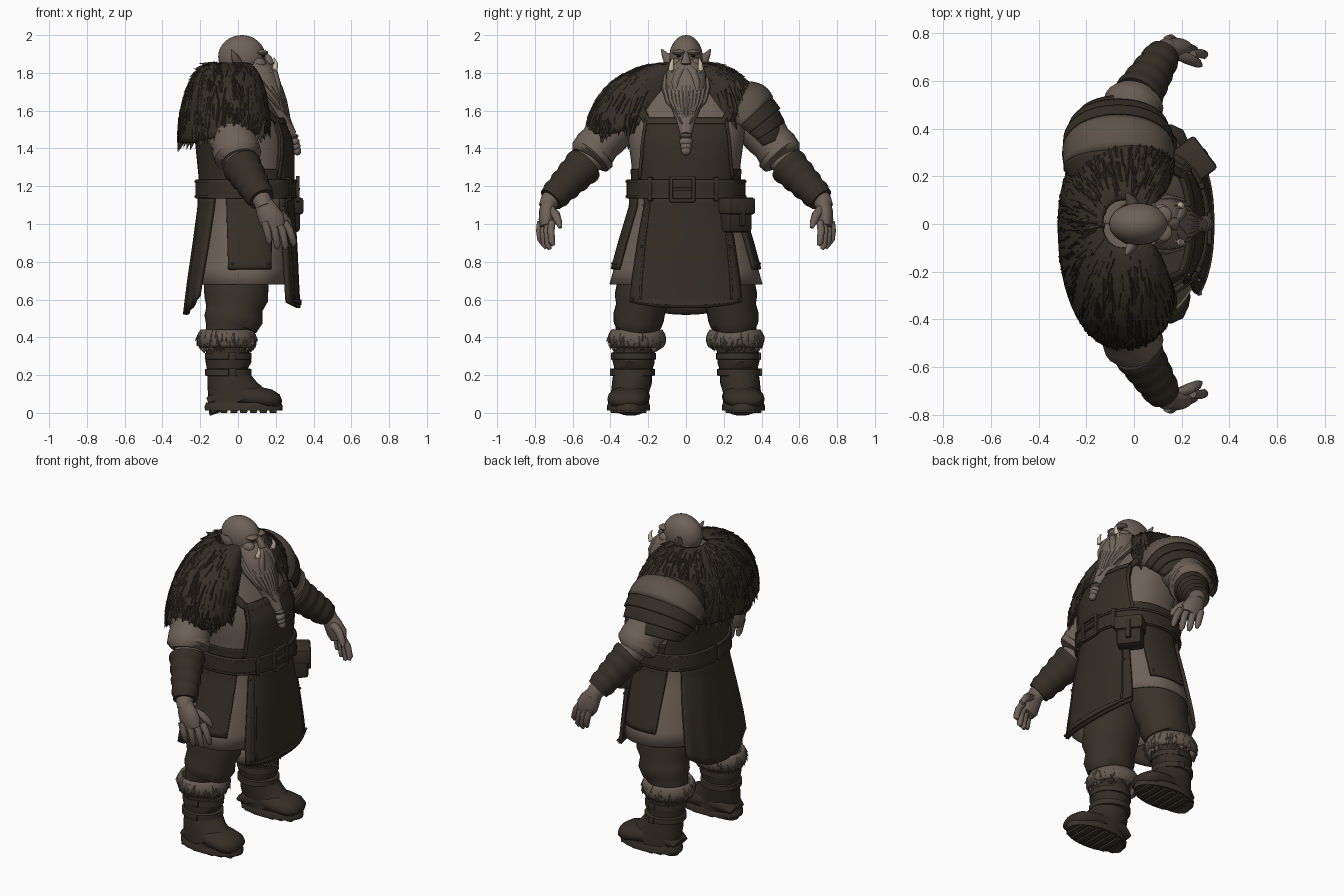
import bpy, bmesh, random
from math import sin, cos, pi, radians, copysign
from mathutils import Vector, Matrix

random.seed(4)
cube = bpy.data.objects.get("Cube")
if cube:
    bpy.data.objects.remove(cube, do_unlink=True)


def material(name, r, g, b):
    m = bpy.data.materials.new(name)
    m.use_nodes = True
    m.diffuse_color = (r, g, b, 1)
    m.node_tree.nodes["Principled BSDF"].inputs["Base Color"].default_value = (r, g, b, 1)
    return m


skin = material("skin", .16, .123, .1)
hair = material("beard grey", .165, .13, .105)
cloth = material("linen", .155, .122, .097)
leather = material("dark leather", .035, .027, .019)
trouser = material("trouser brown", .042, .032, .023)
pelt = material("dark pelt", .037, .029, .021)
wool = material("pale wool", .13, .102, .08)
metal = material("worn metal", .11, .088, .067)
bone = material("bone", .6, .5, .34)
black = material("eye dark", .02, .015, .012)


def finish(name, bm, mat, angle=40):
    bmesh.ops.recalc_face_normals(bm, faces=bm.faces)
    me = bpy.data.meshes.new(name)
    bm.to_mesh(me)
    bm.free()
    me.materials.append(mat)
    me.shade_smooth()
    me.set_sharp_from_angle(angle=radians(angle))
    ob = bpy.data.objects.new(name, me)
    bpy.context.collection.objects.link(ob)
    return ob


def sheet(name, f, nu, nv, mat, thick=0, wrap=False, cap=False):
    """Surface f(u, v) sampled on a grid, optionally closed around u."""
    bm = bmesh.new()
    cols = nu if wrap else nu + 1
    rows = [[bm.verts.new(f(i / nu, j / nv)) for i in range(cols)] for j in range(nv + 1)]
    for a, b in zip(rows, rows[1:]):
        for i in range(nu):
            k = (i + 1) % cols
            bm.faces.new((a[i], a[k], b[k], b[i]))
    if cap:
        bm.faces.new(rows[0])
        bm.faces.new(rows[-1])
    ob = finish(name, bm, mat)
    if thick:
        mod = ob.modifiers.new("thickness", "SOLIDIFY")
        mod.thickness, mod.offset = thick, 0
    return ob


def table(rows, t):
    """Linear lookup in rows whose first entry is the key."""
    for a, b in zip(rows, rows[1:]):
        if t <= b[0]:
            k = max(0, (t - a[0]) / (b[0] - a[0]))
            return [p + (q - p) * k for p, q in zip(a, b)]
    return list(rows[-1])


def tube(name, pts, mat, sides=20, side=1):
    """Loft of (x, y, z, radius, radius) rings along a path."""
    P = [Vector((p[0], p[1] * side, p[2])) for p in pts]

    def f(u, v):
        i = round(v * (len(P) - 1))
        t = (P[min(i + 1, len(P) - 1)] - P[max(i - 1, 0)]).normalized()
        ref = Vector((1, 0, 0)) if abs(t.x) < .8 else Vector((0, 0, 1))
        a = (ref - t * ref.dot(t)).normalized()
        w = u * 2 * pi
        return P[i] + a * cos(w) * pts[i][3] + t.cross(a) * sin(w) * pts[i][4]
    return sheet(name, f, sides, len(pts) - 1, mat, wrap=True, cap=True)


def ball(name, c, r, mat, seg=24):
    bm = bmesh.new()
    bmesh.ops.create_uvsphere(bm, u_segments=seg, v_segments=seg // 2, radius=1,
                              matrix=Matrix.Translation(c) @ Matrix.Diagonal((*r, 1)))
    return finish(name, bm, mat)


def box(name, c, size, mat, turn=0, bevel=.01):
    bm = bmesh.new()
    bmesh.ops.create_cube(bm, size=1, matrix=Matrix.Translation(c) @ Matrix.Rotation(turn, 4, "Z")
                          @ Matrix.Diagonal((*size, 1)))
    bmesh.ops.bevel(bm, geom=bm.edges[:], offset=bevel, segments=2, affect="EDGES", profile=.5)
    return finish(name, bm, mat)


def tufts(name, f, count, length, mat):
    """Locks of fur lying along the v direction of a surface."""
    bm = bmesh.new()
    for _ in range(count):
        u, v = random.random(), .98 * random.random() ** .7
        p = f(u, v)
        d = (f(u, v + .02) - p).normalized()
        e = (f(u + .01, v) - p).normalized()
        n = e.cross(d)
        n = -n if n.dot(p - Vector((-.05, p.y * .7, 1.2 if p.z > 1 else p.z))) < 0 else n
        ln = length * random.uniform(.7, 1.3)
        w = ln * .42
        tip = bm.verts.new(p + d * ln + n * ln * .2 + e * random.uniform(-w, w) * .6)
        base = [bm.verts.new(p + q) for q in (e * w - n * .01, n * w * .6 - d * w * .4, -e * w - n * .01)]
        for i in range(3):
            bm.faces.new((base[i], base[(i + 1) % 3], tip))
    return finish(name, bm, mat, 80)


# Body and coat surface: z, centre x, half depth, half width
BODY = [(.5, .025, .285, .43), (.68, .03, .27, .395), (.9, .04, .25, .335), (1.1, .045, .23, .275),
        (1.25, .045, .23, .275), (1.35, .04, .235, .285), (1.45, .03, .235, .3),
        (1.55, .0, .22, .31), (1.65, -.03, .19, .28), (1.75, -.03, .13, .19), (1.83, 0, .08, .09)]


def body(a, z, off=0):
    _, cx, rx, ry = table(BODY, z)
    c, s = cos(a), sin(a)
    return Vector((cx + (rx + off) * copysign(abs(c) ** .85, c), (ry + off) * copysign(abs(s) ** .85, s), z))


def panel(name, low, high, z0, z1, off, mat, thick=.02, nu=16, sag=0, wave=0):
    """Part of the coat between two (top, bottom) angle pairs in degrees."""
    def f(u, v):
        l, h = low[0] + (low[1] - low[0]) * v, high[0] + (high[1] - high[0]) * v
        z = z0 + (z1 - z0) * v + sag * v * abs(2 * u - 1) ** 2
        return body(radians(l + (h - l) * u), z, off + wave * v * sin(u * 9 * pi))
    return sheet(name, f, nu, 14, mat, thick)


panel("shirt", (-180, -180), (180, 180), 1.83, .68, 0, cloth, .012, 64, wave=.006)
panel("apron_skirt", (-46, -40), (46, 40), 1.15, .555, .014, leather, sag=.03)
panel("apron_bib", (-56, -37), (56, 37), 1.2, 1.56, .015, leather)
panel("apron_waist", (-180, -180), (180, 180), 1.2, 1.29, .01, leather, .012, 64)
panel("apron_hem", (-40, -40), (40, 40), .6, .57, .027, trouser, .008, sag=.03)
panel("back_vest", (105, 125), (255, 235), 1.2, 1.6, .014, leather)
panel("back_skirt", (130, 140), (230, 220), 1.15, .52, .018, leather, sag=.1, wave=.006)
for s, label in ((1, "left"), (-1, "right")):
    panel(label + "_skirt_panel", (s * 62, s * 64), (s * 112, s * 104), 1.14, .76, .016, leather)
    panel(label + "_apron_seam", (s * 36, s * 29), (s * 38, s * 30.5), 1.13, .6, .026, trouser, .008, 2)
    panel(label + "_bib_edge", (s * 50, s * 34), (s * 54, s * 37), 1.24, 1.55, .027, trouser, .008, 2)
    panel(label + "_shoulder_strap", (s * 28, s * 60), (s * 38, s * 80), 1.53, 1.73, .018, leather, .015, 4)
    for a, z in ((38, .6), (36, .88), (44, 1.1), (36, 1.5), (68, .79), (100, .79)):
        ball(label + "_rivet", body(radians(a * s), z, .029), (.008, .008, .008), metal, 8)
panel("bib_top_edge", (-37, -37), (37, 37), 1.53, 1.56, .027, trouser, .008)

# Belt, buckle and pouch
panel("belt", (-180, -180), (180, 180), 1.235, 1.135, .027, leather, .025, 64)
for z in (1.225, 1.145):
    panel("belt_edge", (-180, -180), (180, 180), z + .006, z - .006, .04, trouser, .008, 64)
for z in (1.125, 1.245):
    box("buckle_bar", (.316, -.02, z), (.02, .13, .02), trouser, bevel=.005)
for y in (-.08, .04):
    box("buckle_side", (.316, y, 1.185), (.02, .02, .13), trouser, bevel=.005)
box("buckle_tongue", (.318, -.02, 1.185), (.02, .1, .015), trouser, bevel=.004)
for y in (-.15, .12):
    box("belt_loop", body(y * 4, 1.185, .03), (.035, .03, .13), leather, y * 3)
box("pouch", (.25, .265, 1.04), (.10, .15, .17), leather, .65, .02)
box("pouch_flap", (.255, .27, 1.095), (.115, .17, .09), trouser, .65, .015)
box("pouch_strap", (.295, .3, 1.05), (.02, .03, .12), leather, .65, .005)

# Fur mantle over back and shoulders, open at the throat
FURHEM = [(0, 1.66), (35, 1.54), (90, 1.56), (140, 1.47), (180, 1.43), (225, 1.43), (270, 1.47),
          (315, 1.48), (340, 1.55), (360, 1.66)]


def mantle(u, v):
    a, t = (u % 1) * 2 * pi, v * pi / 2
    low = table(FURHEM, (u % 1) * 360)[1]
    c, s = (copysign(abs(q) ** .92, q) for q in (cos(a), sin(a)))
    rx = .265 - .15 * max(0, cos(a)) ** 8
    ry = .39 if s > 0 else .515
    k = sin(t)
    return Vector((-.04 + c * (.09 + (rx - .09) * k), s * (.1 + (ry - .1) * k),
                   1.84 - (1.84 - low) * (1 - cos(t))))


sheet("fur_mantle", mantle, 64, 18, pelt, .03, wrap=True)
tufts("mantle_fur", mantle, 1200, .065, pelt)

# Layered shoulder plates: crest y, crest z, base y, base z, half length
PLATES = [(.2, 1.765, .2, 1.58, .2), (.31, 1.75, .23, 1.56, .22), (.45, 1.665, .29, 1.52, .222),
          (.485, 1.6, .335, 1.48, .212), (.51, 1.53, .375, 1.445, .195), (.525, 1.465, .405, 1.415, .17)]


def plate(i, name, mat, lift):
    def f(u, v):
        cy, cz, by, bz, rx = [p + (q - p) * v for p, q in zip(PLATES[i], PLATES[i + 1])]
        bulge = .02 * sin(v * pi) if i == 1 else 0
        w, g = u * pi, 1 + lift * v
        k = sin(w) ** .8 * g if 0 < u < 1 else 0
        return Vector((-.065 + rx * g * cos(w), by + (cy + bulge - by) * k, bz + (cz + bulge - bz) * k))
    sheet(name, f, 24, 6, mat, .016)


plate(0, "shoulder_plate_top", leather, .02)
plate(1, "shoulder_plate_metal", metal, .03)
for i in (2, 3, 4):
    plate(i, "shoulder_plate_%d" % i, leather, .06)

for s, side in ((1, "left_"), (-1, "right_")):
    # Arms, sleeves, bracers
    tube(side + "sleeve", [(-.06, .27, 1.6, .13, .12), (-.05, .37, 1.53, .135, .125), (-.03, .43, 1.46, .13, .12),
                           (-.02, .455, 1.43, .12, .112), (-.01, .48, 1.4, .125, .118),
                           (0, .515, 1.36, .115, .11), (.005, .525, 1.345, .09, .09)], cloth, side=s)
    tube(side + "sleeve_roll", [(-.01, .46, 1.405, .1, .1), (-.01, .475, 1.39, .127, .122),
                                (0, .505, 1.36, .127, .12), (.005, .515, 1.345, .1, .1)], cloth, side=s)
    tube(side + "forearm", [(0, .5, 1.36, .085, .085), (.07, .62, 1.23, .06, .06),
                            (.13, .725, 1.12, .05, .05), (.14, .735, 1.09, .045, .045)], skin, side=s)
    wrap = []
    for i in range(17):
        t = i / 16
        r = .101 - .032 * t + (.006 if i % 4 in (1, 2) else 0)
        wrap.append((.015 + .11 * t, .535 + .18 * t, 1.315 - .185 * t, r, r))
    tube(side + "bracer", wrap, leather, 24, s)

    # Hands
    tube(side + "palm", [(.13, .725, 1.12, .045, .04), (.155, .735, 1.07, .06, .042),
                         (.18, .74, 1.02, .07, .04), (.195, .74, .98, .055, .03)], skin, side=s)
    for k in range(4):
        x, y, fan = .14 + .035 * k, .77 - .02 * k, .025 + .008 * k
        ln = (.085, .11, .115, .095)[k]
        tube(side + "finger_%d" % k, [(x, y, 1.01, .02, .02), (x + fan * .6, y + .005, .965, .02, .02),
                                      (x + fan, y, 1 - ln, .018, .018), (x + fan, y - .01, .98 - ln, .009, .009)],
             skin, 10, s)
    tube(side + "thumb", [(.17, .72, 1.08, .027, .027), (.23, .69, 1.05, .024, .024),
                          (.265, .675, 1.01, .02, .02), (.28, .665, .98, .009, .009)], skin, 10, s)

    # Trousers, cuffs and boots
    tube(side + "trouser_leg", [(.0, .17, .85, .18, .16), (-.01, .215, .68, .172, .15), (-.01, .235, .6, .168, .145),
                                (-.02, .24, .555, .15, .132), (-.02, .25, .51, .155, .135), (-.04, .255, .47, .145, .128),
                                (-.04, .255, .45, .13, .118), (-.05, .26, .4, .125, .115)], trouser, 28, s)

    def cuff(u, v, s=s):
        a, r = u * 2 * pi, .115 + .03 * sin(.4 + v * 2.2)
        return Vector((-.06 + r * 1.03 * cos(a), s * .26 + r * sin(a), .435 - .085 * v))
    sheet(side + "wool_cuff", cuff, 28, 6, wool, .02, wrap=True)
    tufts(side + "cuff_fur", cuff, 200, .035, wool)
    tube(side + "boot_shaft", [(-.05, .268, .4, .12, .11), (-.055, .275, .32, .115, .11), (-.05, .278, .27, .122, .112),
                               (-.055, .28, .23, .108, .1), (-.045, .285, .17, .12, .105), (-.03, .295, .12, .135, .1),
                               (0, .3, .05, .165, .105)], leather, 28, s)
    tube(side + "boot_foot", [(-.16, .285, .06, .02, .07), (-.1, .285, .085, .06, .095), (0, .295, .09, .07, .1),
                              (.1, .305, .08, .06, .11), (.17, .312, .07, .055, .105), (.21, .315, .06, .04, .08),
                              (.23, .316, .055, .012, .03)], leather, 20, s)
    for z, y in ((.3, .275), (.215, .281)):
        tube(side + "boot_strap", [(-.052, y, z + d, r, r - .008) for d, r in
                                   ((.02, .112), (.016, .124), (-.016, .124), (-.02, .112))], trouser, 28, s)
        box(side + "strap_buckle", (-.03, s * (y + .114), z), (.04, .015, .04), trouser, bevel=.004)
    tube(side + "boot_sole", [(.03, .304, .055, .198, .108), (.03, .304, .035, .207, .114),
                              (.03, .304, .012, .205, .113)], trouser, 32, s)
    for i in range(7):
        x = -.126 + i * .052
        w = .19 - .75 * max(0, abs(x - .03) - .07)
        box(side + "tread", (x, s * .304, .012), (.038, w, .024), trouser, bevel=.004)

    # Ears, tusks, eyes and moustache
    tube(side + "ear", [(.0, .07, 1.855, .026, .034), (-.012, .095, 1.872, .022, .03), (-.025, .115, 1.9, .014, .016),
                        (-.035, .13, 1.925, .003, .004)], skin, 12, s)
    tube(side + "tusk", [(.125, .05, 1.80, .016, .016), (.165, .068, 1.795, .019, .019), (.195, .078, 1.82, .016, .016),
                         (.202, .076, 1.85, .011, .011), (.19, .07, 1.882, .002, .002)], bone, 12, s)
    ball(side + "eye", (.13, s * .036, 1.89), (.012, .014, .008), black, 12)
    ball(side + "brow", (.125, s * .036, 1.908), (.035, .038, .015), skin, 16)
    ball(side + "cheek", (.11, s * .05, 1.85), (.04, .034, .03), skin, 16)
    tube(side + "moustache", [(.165, .005, 1.835, .018, .02), (.19, .035, 1.805, .02, .022),
                              (.205, .055, 1.75, .02, .022), (.22, .055, 1.67, .004, .004)], hair, 12, s)

# Head
ball("cranium", (.02, 0, 1.885), (.125, .088, .115), skin, 32)
ball("jaw", (.065, 0, 1.815), (.095, .085, .085), skin)
tube("neck", [(-.02, 0, 1.7, .1, .1), (0, 0, 1.84, .085, .08)], skin)
tube("nose", [(.135, 0, 1.905, .012, .012), (.16, 0, 1.875, .02, .02), (.17, 0, 1.852, .024, .028),
              (.155, 0, 1.838, .012, .02)], skin, 14)

# Beard with hanging locks and a knotted braid
tube("beard", [(.07, 0, 1.84, .07, .088), (.11, 0, 1.79, .09, .105), (.145, 0, 1.73, .085, .108), (.18, 0, 1.66, .07, .092),
               (.215, 0, 1.58, .055, .066), (.25, 0, 1.52, .04, .045), (.285, 0, 1.47, .028, .028)], hair, 24)
for i in range(11):
    w = (i - 5) / 5
    x = .04 * w * w
    tube("beard_lock_%d" % i, [(.16 - x * 2, .1 * w, 1.80, .016, .02), (.215 - x * 2, .108 * w, 1.72, .022, .022),
                               (.24 - x, .09 * w, 1.65, .02, .02), (.26 - x, .055 * w, 1.57 + x, .016, .016),
                               (.285, .02 * w, 1.49 + x, .004, .004)], hair, 8)
ball("braid_ring", (.29, 0, 1.465), (.03, .034, .016), metal, 16)
for i in range(3):
    r = .036 - .005 * i
    ball("braid_knot", (.298 + .008 * i, 0, 1.435 - .024 * i), (r * .8, r, .024), hair, 16)
